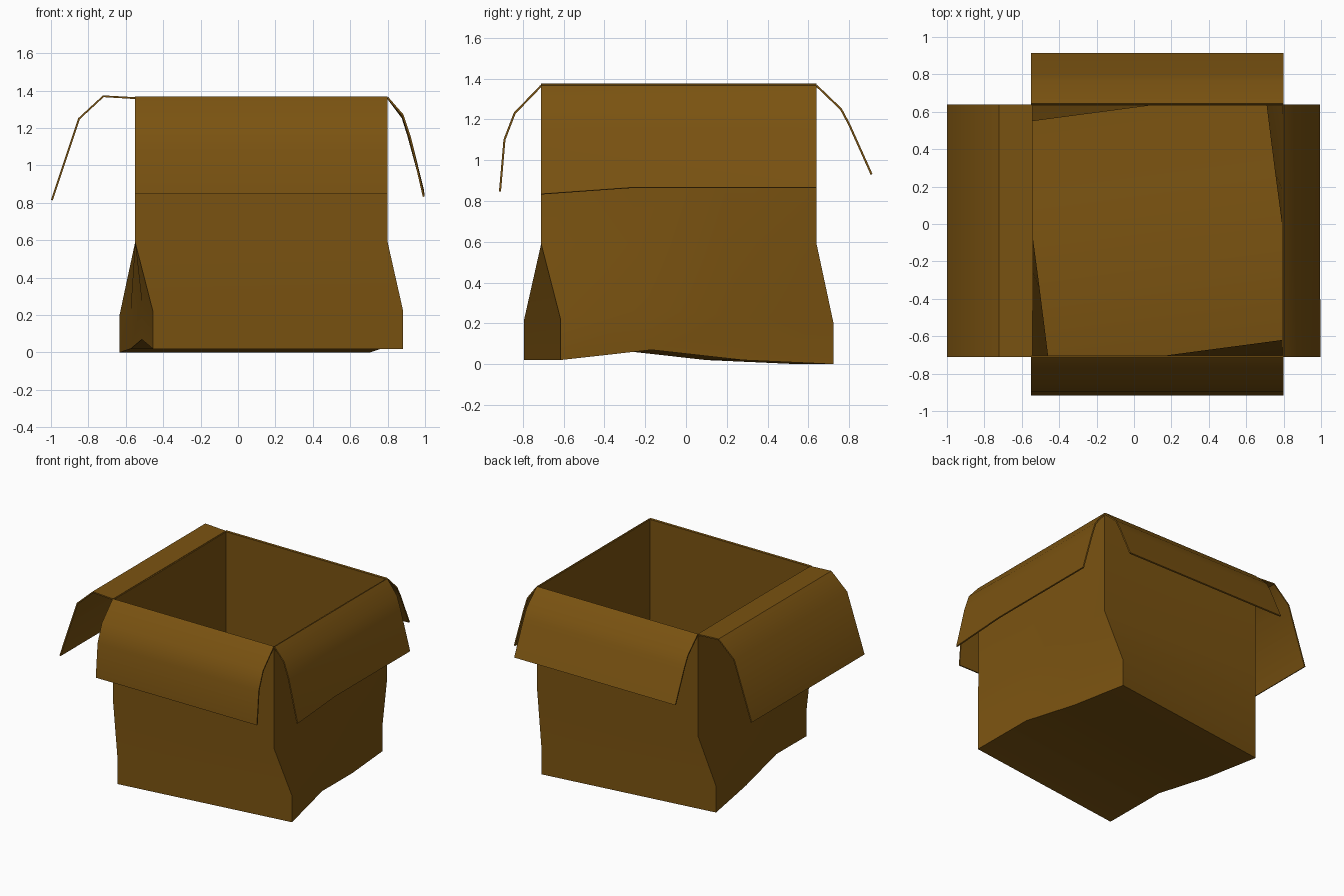
import bpy, math

if "Cube" in bpy.data.objects:
    bpy.data.objects.remove(bpy.data.objects["Cube"])

card = bpy.data.materials.new("brown cardboard")
card.diffuse_color = (0.195, 0.086, 0.0055, 1)
card.use_nodes = True
card.node_tree.nodes["Principled BSDF"].inputs["Base Color"].default_value = card.diffuse_color

CX, CY, H = 0.125, -0.035, 0.675      # box centre and half width


def make(name, verts, faces, offset):
    me = bpy.data.meshes.new(name)
    me.from_pydata(verts, [], faces)
    me.materials.append(card)
    ob = bpy.data.objects.new(name, me)
    bpy.context.collection.objects.link(ob)
    s = ob.modifiers.new("thickness", "SOLIDIFY")
    s.thickness = 0.01
    s.offset = offset
    bpy.ops.object.select_all(action='DESELECT')
    ob.select_set(True)
    bpy.context.view_layer.objects.active = ob
    bpy.ops.object.modifier_apply(modifier="thickness")
    bpy.ops.object.shade_smooth_by_angle(angle=math.radians(32))
    return ob


# Box body: square rings, lower ones twisted, side walls split in thirds
def ring(angle, heights):
    a = math.radians(angle)
    pts = [(-1, 0), (1, 0), (1, 1), (1, 2), (1, 3), (-1, 3), (-1, 2), (-1, 1)]
    out = []
    for sx, k in pts:
        x, y = sx * H, -H + 2 * H * k / 3
        out.append((CX + x * math.cos(a) - y * math.sin(a),
                    CY + x * math.sin(a) + y * math.cos(a), heights[k]))
    return out


rings = [ring(7.6, (0.02, 0.07, 0.02, 0.0)),
         ring(7.6, (0.22, 0.27, 0.23, 0.20)),
         ring(0, (0.59,) * 4),
         ring(0, (1.362,) * 4)]
verts = [v for r in rings for v in r]
faces = [(0, 7, 2, 1), (7, 6, 3, 2), (6, 5, 4, 3)]        # wavy floor
for r in range(3):
    for i in range(8):
        j = (i + 1) % 8
        faces.append((r * 8 + i, r * 8 + j, r * 8 + 8 + j, r * 8 + 8 + i))
make("box_body", verts, faces, -1)


# Flaps: bent profiles swept along each rim edge
def flap(name, sections, along_x):
    n = len(sections[0][1])
    v = []
    for t, prof in sections:
        for d, z in prof:
            v.append((t, d, z) if along_x else (d, t, z))
    f = [(s * n + i, s * n + i + 1, s * n + n + i + 1, s * n + n + i)
         for s in range(len(sections) - 1) for i in range(n - 1)]
    make(name, v, f, 0)


x0, x1, y0, y1 = CX - H, CX + H, CY - H, CY + H
front = [(y0, 1.365), (-0.84, 1.23), (-0.89, 1.10), (-0.912, 0.847)]
back = [(y1, 1.365), (0.76, 1.25), (0.80, 1.175), (0.91, 0.93)]
left = [(x0, 1.36), (-0.72, 1.37), (-0.85, 1.25), (-0.995, 0.815)]
right_a = [(x1, 1.362), (0.88, 1.27), (0.92, 1.15), (0.993, 0.833)]
right_b = [(x1, 1.362), (0.88, 1.255), (0.91, 1.16), (0.99, 0.865)]

flap("front_flap", [(x0, front), (x1, front)], True)
flap("back_flap", [(x0, back), (x1, back)], True)
flap("left_flap", [(y0, left), (y1, left)], False)
flap("right_flap", [(y0, right_a), (y0 + 0.45, right_b), (y1, right_b)], False)
